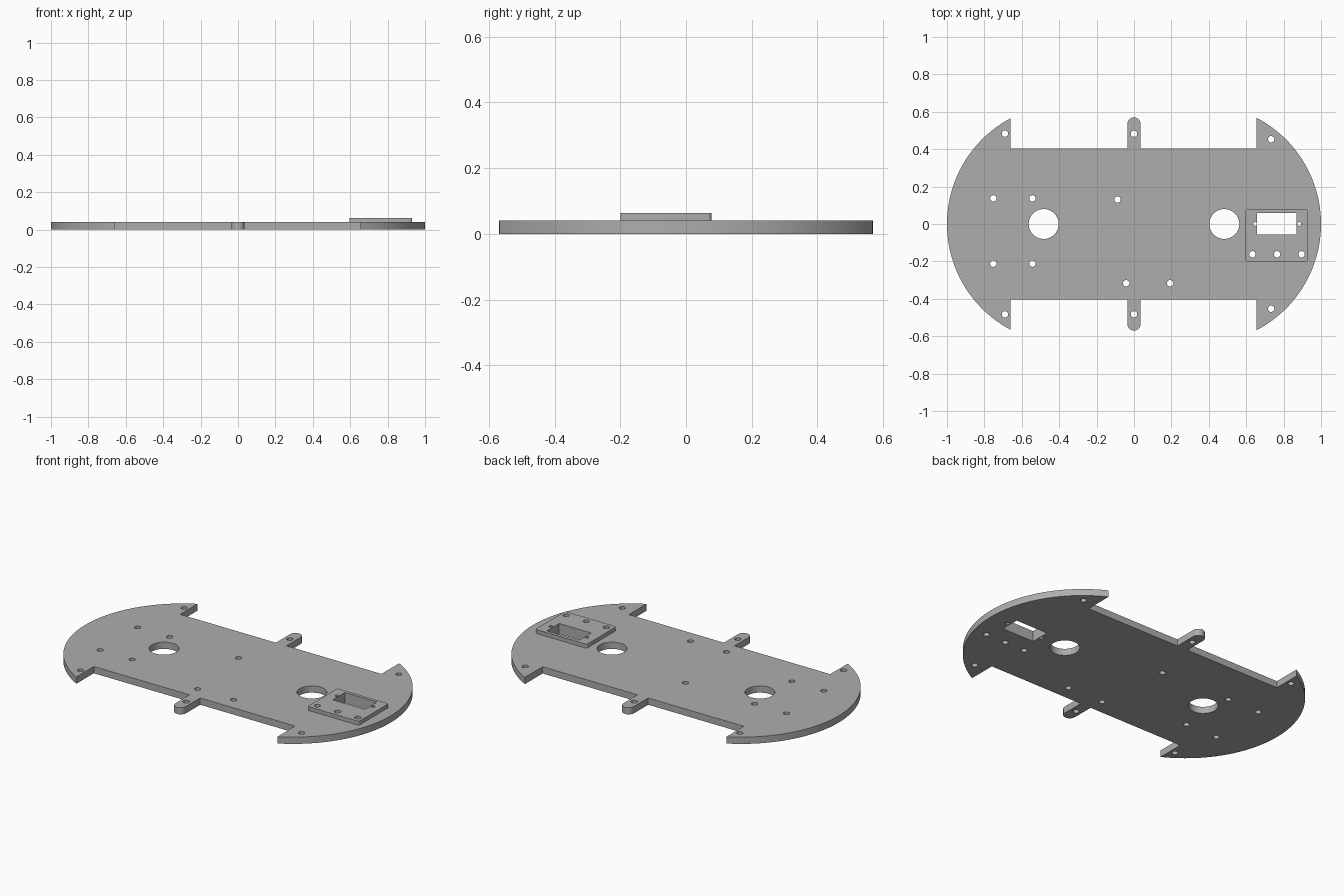
import bpy
import bmesh
from math import cos, sin, pi, atan2

if "Cube" in bpy.data.objects:
    bpy.data.objects.remove(bpy.data.objects["Cube"], do_unlink=True)

grey = bpy.data.materials.new("matte grey")
grey.use_nodes = True
COLOUR = (0.42, 0.42, 0.42, 1)
grey.diffuse_color = COLOUR
grey.node_tree.nodes["Principled BSDF"].inputs["Base Color"].default_value = COLOUR


def arc(cx, cy, r, start, end, steps):
    return [(cx + r * cos(start + (end - start) * i / steps),
             cy + r * sin(start + (end - start) * i / steps)) for i in range(steps + 1)]


def circle(cx, cy, r, steps=24):
    return arc(cx, cy, r, 0, 2 * pi, steps)[:-1]


def box(x0, x1, y0, y1, r=0):
    if not r:
        return [(x0, y0), (x1, y0), (x1, y1), (x0, y1)]
    corners = [(x1 - r, y1 - r), (x0 + r, y1 - r), (x0 + r, y0 + r), (x1 - r, y0 + r)]
    return [p for i, (x, y) in enumerate(corners)
            for p in arc(x, y, r, i * pi / 2, (i + 1) * pi / 2, 4)]


def sheet(name, outlines, bottom, top):
    """Extrude an outline with holes into a solid sheet."""
    curve = bpy.data.curves.new(name + "_profile", "CURVE")
    curve.dimensions = "2D"
    curve.fill_mode = "BOTH"
    curve.extrude = (top - bottom) / 2
    for points in outlines:
        spline = curve.splines.new("POLY")
        spline.points.add(len(points) - 1)
        for p, (x, y) in zip(spline.points, points):
            p.co = (x, y, 0, 1)
        spline.use_cyclic_u = True
    helper = bpy.data.objects.new(name + "_profile", curve)
    bpy.context.collection.objects.link(helper)
    graph = bpy.context.evaluated_depsgraph_get()
    mesh = bpy.data.meshes.new_from_object(helper.evaluated_get(graph))
    bpy.data.objects.remove(helper, do_unlink=True)

    bm = bmesh.new()
    bm.from_mesh(mesh)
    bmesh.ops.remove_doubles(bm, verts=bm.verts, dist=0.0001)
    bmesh.ops.recalc_face_normals(bm, faces=bm.faces)
    bmesh.ops.translate(bm, verts=bm.verts, vec=(0, 0, (top + bottom) / 2))
    bm.to_mesh(mesh)
    bm.free()
    mesh.materials.clear()
    mesh.materials.append(grey)
    obj = bpy.data.objects.new(name, mesh)
    bpy.context.collection.objects.link(obj)
    bpy.ops.object.select_all(action="DESELECT")
    obj.select_set(True)
    bpy.context.view_layer.objects.active = obj
    bpy.ops.object.shade_smooth_by_angle(angle=0.5)
    return obj


# Plate outline: round ends with hooked corners, waist edges and rounded tabs
R, CX, WAIST = 0.64, 0.36, 0.403
TAB, TAB_END = 0.035, 0.57


def end_arc(inner_x):
    a = atan2((R * R - (inner_x - CX) ** 2) ** 0.5, inner_x - CX)
    return arc(CX, 0, R, -a, a, 32)


right_end = end_arc(0.655)
left_end = [(-x, -y) for x, y in end_arc(0.66)]
tab = [(TAB, WAIST)] + arc(0, TAB_END - TAB, TAB, 0, pi, 12) + [(-TAB, WAIST)]
outline = (right_end + [(0.655, WAIST)] + tab + [(-0.66, WAIST)]
           + left_end + [(-0.66, -WAIST)] + [(-x, -y) for x, y in tab]
           + [(0.655, -WAIST)])

# Holes through the plate
screws = [(-0.088, 0.131), (-0.042, -0.317), (0.193, -0.317)]
for x, y in [(-0.69, 0.483), (0, 0.483), (0.733, 0.453)]:
    screws += [(x, y), (x, -y)]
screws += [(x, y) for x in (-0.752, -0.543) for y in (0.137, -0.212)]
plate_holes = [circle(x, y, 0.017) for x, y in screws]
plate_holes += [circle(x, 0, 0.08, 48) for x in (-0.483, 0.483)]

# Holes shared by the plate and the raised mount
mount_holes = [circle(x, -0.162, 0.017) for x in (0.633, 0.765, 0.896)]
mount_holes += [circle(x, 0, 0.01, 16) for x in (0.647, 0.883)]
mount_holes.append(box(0.658, 0.868, -0.056, 0.058))

sheet("base_plate", [outline] + plate_holes + mount_holes, 0, 0.04)
sheet("raised_mount", [box(0.595, 0.93, -0.2, 0.077, 0.01)] + mount_holes, 0.04, 0.063)
